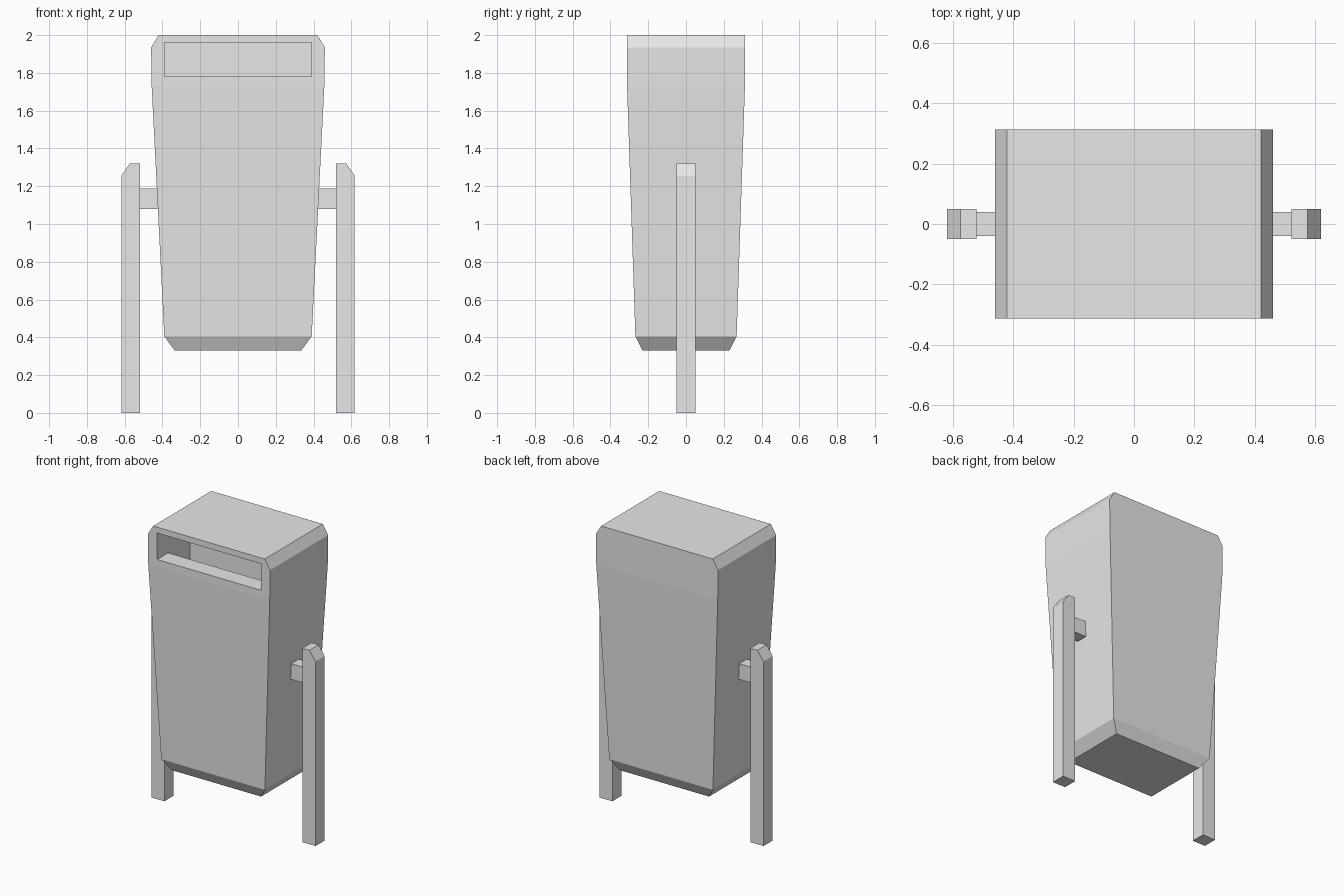
import bpy
import bmesh

cube = bpy.data.objects.get("Cube")
if cube:
    bpy.data.objects.remove(cube, do_unlink=True)

GREY = (0.8, 0.8, 0.8, 1.0)
grey = bpy.data.materials.new("light_grey")
grey.use_nodes = True
grey.diffuse_color = GREY
grey.node_tree.nodes["Principled BSDF"].inputs["Base Color"].default_value = GREY


def make_object(name, bm):
    bmesh.ops.recalc_face_normals(bm, faces=bm.faces)
    mesh = bpy.data.meshes.new(name)
    bm.to_mesh(mesh)
    bm.free()
    mesh.materials.append(grey)
    obj = bpy.data.objects.new(name, mesh)
    bpy.context.collection.objects.link(obj)
    return obj


def loft(name, loops):
    """Skin matching loops of points and cap both ends."""
    bm = bmesh.new()
    rings = [[bm.verts.new(p) for p in loop] for loop in loops]
    for low, high in zip(rings, rings[1:]):
        for i in range(len(low)):
            j = (i + 1) % len(low)
            bm.faces.new((low[i], low[j], high[j], high[i]))
    bm.faces.new(rings[0])
    bm.faces.new(rings[-1])
    return make_object(name, bm)


# Tapered bin body: half width, half depth, height of each section
sections = [(0.335, 0.23, 0.33), (0.39, 0.268, 0.405), (0.457, 0.312, 1.73),
            (0.46, 0.312, 1.935), (0.42, 0.312, 2.0)]
corners = [(-1, -1), (1, -1), (1, 1), (-1, 1)]
body = loft("bin_body", [[(sx * w, sy * d, z) for sx, sy in corners]
                         for w, d, z in sections])

# Front slot with a short sill, dropping into a hollow behind it
slot_profile = [(-0.4, 1.78), (-0.194, 1.78), (-0.194, 1.4),
                (0.043, 1.4), (0.043, 1.96), (-0.4, 1.96)]
cutter = loft("slot_cutter", [[(x, y, z) for y, z in slot_profile]
                              for x in (-0.39, 0.39)])
cutter.hide_render = True
cut = body.modifiers.new("slot", "BOOLEAN")
cut.operation = "DIFFERENCE"
cut.solver = "EXACT"
cut.object = cutter
bpy.context.view_layer.objects.active = body
bpy.ops.object.modifier_apply(modifier=cut.name)
bpy.data.objects.remove(cutter, do_unlink=True)

# Posts with a bevelled outer top, and the arms that carry the body
post_profile = [(0.52, 0), (0.618, 0), (0.618, 1.255), (0.573, 1.32), (0.52, 1.32)]
arm_profile = [(0.39, 1.08), (0.52, 1.08), (0.52, 1.187), (0.39, 1.187)]
for side, sign in (("left", 1), ("right", -1)):
    for part, profile, half in (("post", post_profile, 0.049),
                                ("arm", arm_profile, 0.04)):
        loft(f"{side}_{part}", [[(sign * x, y, z) for x, z in profile]
                                for y in (-half, half)])
